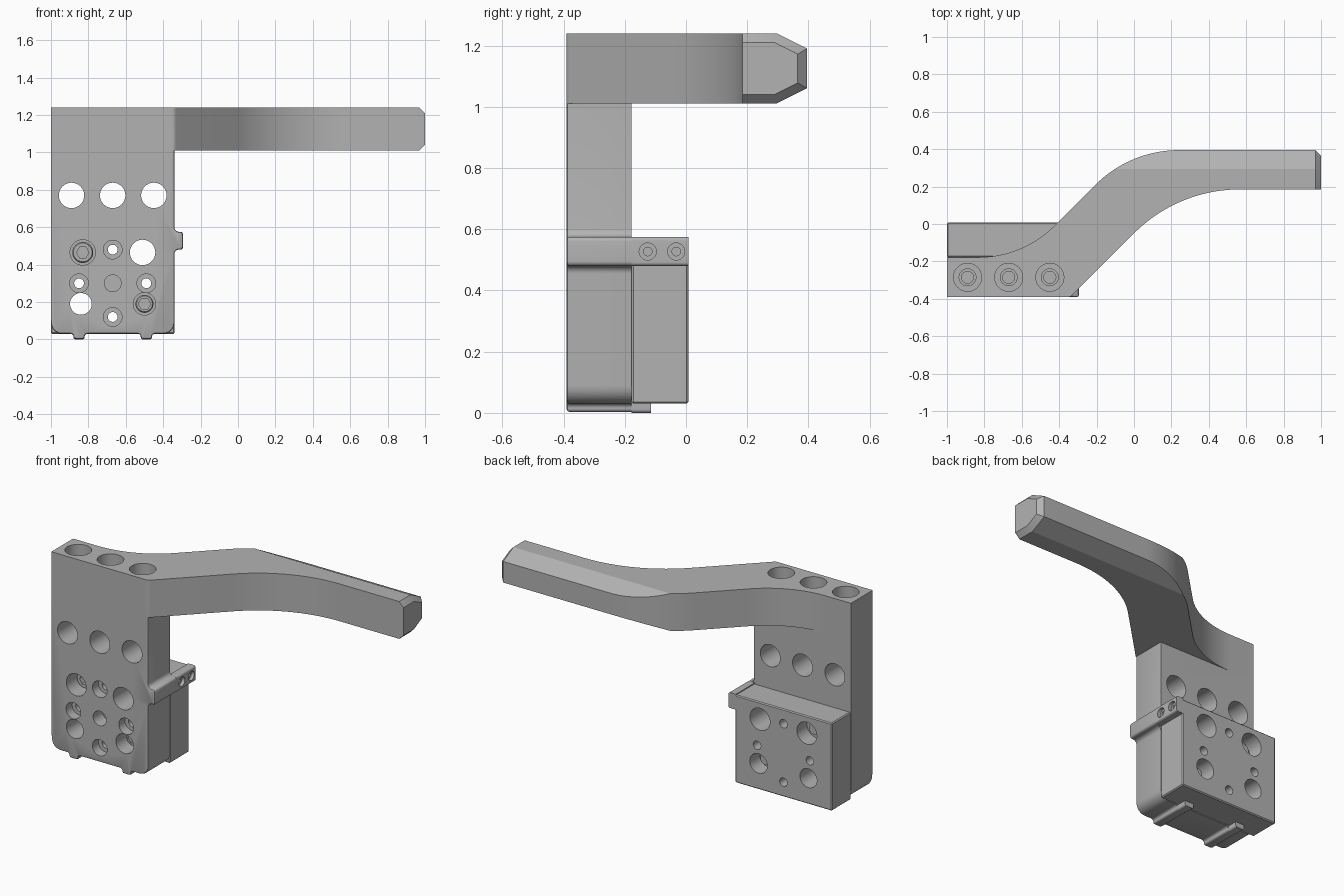
import bpy, bmesh, math
from mathutils import Vector

if "Cube" in bpy.data.objects:
    bpy.data.objects.remove(bpy.data.objects["Cube"])

grey = bpy.data.materials.new("machined grey")
grey.diffuse_color = (0.45, 0.45, 0.45, 1)
grey.use_nodes = True
grey.node_tree.nodes["Principled BSDF"].inputs["Base Color"].default_value = grey.diffuse_color


def place(axis, a, b, t):
    """Point from two section coordinates and a position along the axis."""
    return {"x": (t, a, b), "y": (a, t, b), "z": (a, b, t)}[axis]


def rounded(corners, steps=6):
    """Polygon from (a, b, radius) corners, each filleted by its radius."""
    pts, n = [], len(corners)
    for i, c in enumerate(corners):
        p = Vector(c[:2])
        if len(c) < 3:
            pts.append(p)
            continue
        u = (Vector(corners[i - 1][:2]) - p).normalized()
        v = (Vector(corners[(i + 1) % n][:2]) - p).normalized()
        half = u.angle(v) / 2
        centre = p + (u + v).normalized() * c[2] / math.sin(half)
        s = p + u * c[2] / math.tan(half) - centre
        e = p + v * c[2] / math.tan(half) - centre
        k = steps * 3 if c[2] > 0.3 else steps
        sweep = math.atan2(s.x * e.y - s.y * e.x, s.dot(e))
        for j in range(k + 1):
            w = sweep * j / k
            pts.append(centre + Vector((s.x * math.cos(w) - s.y * math.sin(w),
                                        s.x * math.sin(w) + s.y * math.cos(w))))
    return pts


def prism(pts, axis, lo, hi):
    bm = bmesh.new()
    ends = [[bm.verts.new(place(axis, p[0], p[1], t)) for p in pts] for t in (lo, hi)]
    n = len(pts)
    bm.faces.new(ends[0])
    bm.faces.new(ends[1][::-1])
    for i in range(n):
        j = (i + 1) % n
        bm.faces.new((ends[0][i], ends[1][i], ends[1][j], ends[0][j]))
    bmesh.ops.recalc_face_normals(bm, faces=bm.faces)
    return bm


def turned(bm, axis, a, b, profile, seg=32):
    """Add a stepped round solid; profile holds (position, radius)."""
    rings = [[bm.verts.new(place(axis, a + r * math.cos(2 * math.pi * k / seg),
                                 b + r * math.sin(2 * math.pi * k / seg), t))
              for k in range(seg)] for t, r in profile]
    faces = [bm.faces.new(rings[0]), bm.faces.new(rings[-1][::-1])]
    for r0, r1 in zip(rings, rings[1:]):
        for k in range(seg):
            m = (k + 1) % seg
            faces.append(bm.faces.new((r0[k], r1[k], r1[m], r0[m])))
    bmesh.ops.recalc_face_normals(bm, faces=faces)


def make(name, bm):
    me = bpy.data.meshes.new(name)
    bm.to_mesh(me)
    bm.free()
    me.materials.append(grey)
    ob = bpy.data.objects.new(name, me)
    bpy.context.collection.objects.link(ob)
    return ob


def boolean(ob, other, op):
    m = ob.modifiers.new(op.lower(), "BOOLEAN")
    m.object, m.operation, m.solver = other, op, "EXACT"
    bpy.context.view_layer.objects.active = ob
    bpy.ops.object.modifier_apply(modifier=m.name)


BACK = -0.178
FEET = (-0.85, -0.49)

# Plate outline with rounded lower corners, two feet and the side lug
outline = [(-1, 1.01), (-1, 0.03, 0.06)]
for x in FEET:
    outline += [(x - 0.03, 0.03, 0.015), (x - 0.03, 0.003, 0.012),
                (x + 0.03, 0.003, 0.012), (x + 0.03, 0.03, 0.015)]
outline += [(-0.34, 0.03, 0.06), (-0.34, 0.48, 0.025), (-0.295, 0.48, 0.015),
            (-0.295, 0.575, 0.015), (-0.34, 0.575, 0.025), (-0.34, 1.01)]
bm = prism(rounded(outline), "y", -0.39, BACK)
front = [e for e in bm.edges
         if all(abs(v.co.y + 0.39) < 1e-4 for v in e.verts)
         and not all(v.co.z > 1.0 for v in e.verts)
         and not all(v.co.x < -0.999 for v in e.verts)]
bmesh.ops.bevel(bm, geom=front, offset=0.01, segments=2, profile=0.5, affect="EDGES")
body = make("body", bm)

# S-shaped handle, with planar chamfers along its back and around its tip
bm = prism(rounded([(-1, -0.39), (-0.34, -0.39, 0.03), (0.235, 0.185, 0.8), (1, 0.185),
                    (1, 0.395), (-0.02, 0.395, 0.63), (-0.595, BACK, 0.58), (-1, BACK)]),
           "z", 1.01, 1.24)
for co, no in [((0, 0.295, 1.24), (0, 0.45, 0.9)), ((0, 0.295, 1.01), (0, 0.45, -0.9)),
               ((0.97, 0.2, 1.24), (1, 0, 1)), ((0.97, 0.2, 1.01), (1, 0, -1)),
               ((0.97, 0.295, 1.24), (1, 0.45, 0.9)), ((0.97, 0.295, 1.01), (1, 0.45, -0.9)),
               ((0.97, 0.395, 1.1), (1, 1, 0))]:
    bmesh.ops.bisect_plane(bm, geom=bm.verts[:] + bm.edges[:] + bm.faces[:], dist=1e-5,
                           plane_co=co, plane_no=Vector(no).normalized(), clear_outer=True)
    bmesh.ops.holes_fill(bm, edges=[e for e in bm.edges if e.is_boundary], sides=0)
bmesh.ops.recalc_face_normals(bm, faces=bm.faces)
handle = make("handle", bm)
boolean(body, handle, "UNION")
bpy.data.objects.remove(handle)

# Rear mounting block
bm = prism([(-1, 0.03), (-0.34, 0.03), (-0.34, 0.57), (-1, 0.57)], "y", BACK, 0.008)
bmesh.ops.bevel(bm, geom=bm.edges[:], offset=0.006, segments=1, affect="EDGES")
block = make("mounting_block", bm)

# Hole cutters: front to back, then down from the top
bm = bmesh.new()
for x in (-0.89, -0.67, -0.45):
    turned(bm, "y", x, 0.77, [(-0.42, 0.068), (0.03, 0.068)])
    turned(bm, "z", x, -0.285, [(1.27, 0.075), (1.12, 0.075), (1.12, 0.045),
                                (1.0, 0.045), (1.0, 0.032), (0.87, 0.032)])
for x, z, r in [(-0.51, 0.465, 0.068), (-0.84, 0.19, 0.058)]:
    turned(bm, "y", x, z, [(-0.42, r), (0.03, r)])
for x, z in [(-0.67, 0.48), (-0.85, 0.30), (-0.49, 0.30), (-0.67, 0.12)]:
    turned(bm, "y", x, z, [(-0.42, 0.05), (-0.33, 0.05), (-0.33, 0.026), (0.03, 0.026)])
turned(bm, "y", -0.67, 0.30, [(-0.42, 0.045), (-0.30, 0.045)])
BOLTS = [(-0.83, 0.465, 0.068), (-0.50, 0.19, 0.06)]
for x, z, r in BOLTS:
    turned(bm, "y", x, z, [(-0.42, r), (-0.24, r)])
    turned(bm, "y", x, z, [(-0.09, r), (0.03, r)])
cutter = make("hole_cutter", bm)
for ob in (body, block):
    boolean(ob, cutter, "DIFFERENCE")
bpy.data.objects.remove(cutter)

# Socket bolts sunk in the front and bolt ends seen from behind
for i, (x, z, r) in enumerate(BOLTS):
    bm = bmesh.new()
    turned(bm, "y", x, z, [(-0.31, r - 0.018), (-0.30, r - 0.012), (-0.235, r - 0.012)])
    bolt = make("socket_bolt_%d" % (i + 1), bm)
    bm = bmesh.new()
    turned(bm, "y", x, z, [(-0.33, 0.033), (-0.27, 0.033)], 6)
    hexagon = make("hex_cutter", bm)
    boolean(bolt, hexagon, "DIFFERENCE")
    bpy.data.objects.remove(hexagon)
    bm = bmesh.new()
    turned(bm, "y", x, z, [(-0.095, 0.035), (-0.06, 0.035)])
    make("bolt_end_%d" % (i + 1), bm)

# Side arm running back from the lug, with two screw holes
bm = prism(rounded([(-0.345, 0.48), (-0.295, 0.48, 0.012),
                    (-0.295, 0.575, 0.012), (-0.345, 0.575)]), "y", BACK, 0.008)
arm = make("side_arm", bm)
bm = bmesh.new()
for y in (-0.125, -0.032):
    turned(bm, "x", y, 0.527, [(-0.28, 0.028), (-0.315, 0.028), (-0.315, 0.014), (-0.335, 0.014)])
cutter = make("screw_cutter", bm)
boolean(arm, cutter, "DIFFERENCE")
bpy.data.objects.remove(cutter)

# Foot rails continuing under the block
for i, x in enumerate(FEET):
    make("foot_rail_%d" % (i + 1),
         prism(rounded([(x - 0.03, 0.034), (x - 0.03, 0, 0.012),
                        (x + 0.03, 0, 0.012), (x + 0.03, 0.034)]), "y", BACK, -0.115))

# Smooth the curved walls, keep real edges sharp
for ob in bpy.context.scene.objects:
    ob.select_set(True)
bpy.context.view_layer.objects.active = body
bpy.ops.object.shade_smooth_by_angle(angle=math.radians(25))
